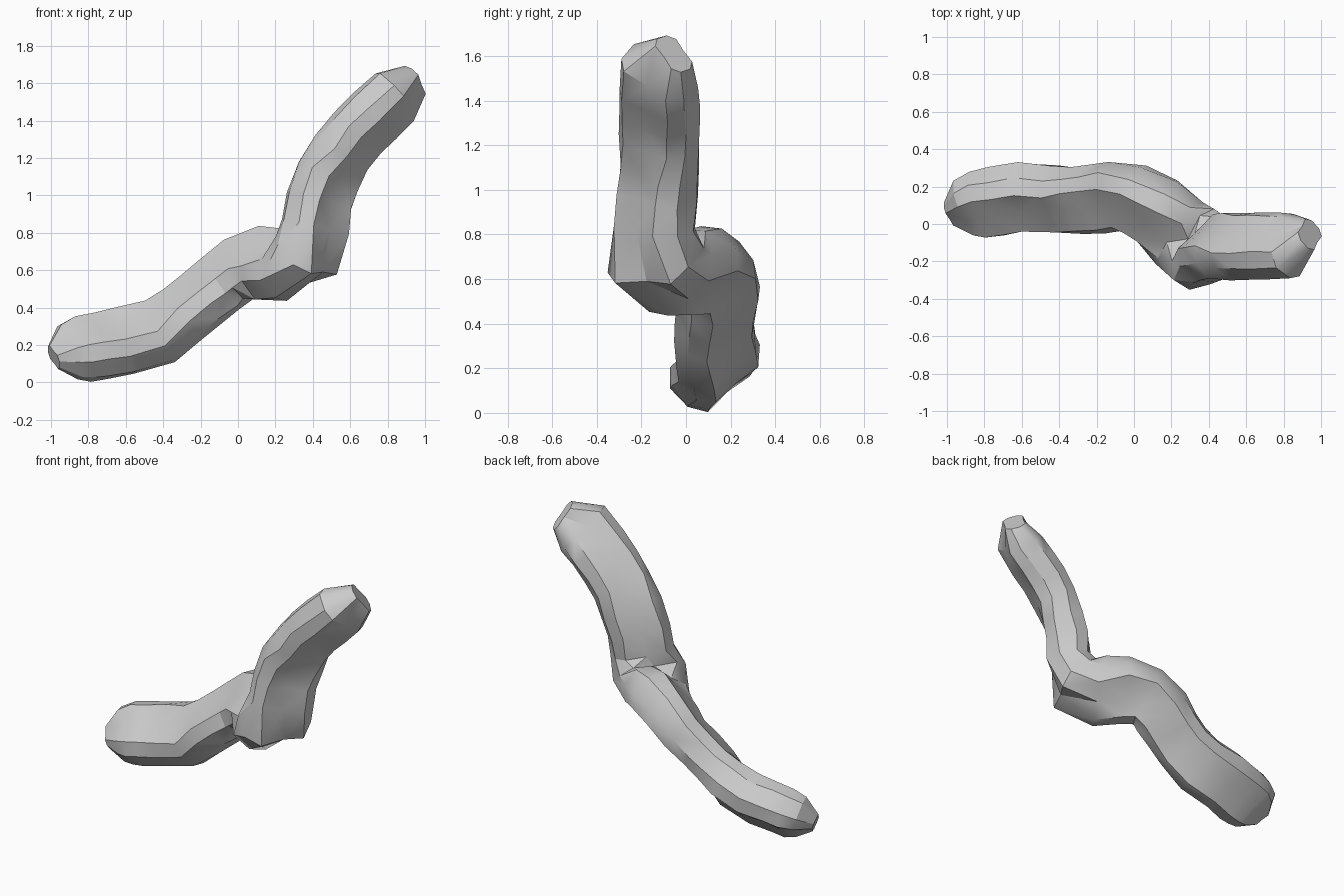
import bpy, bmesh, random
from mathutils import Vector

random.seed(4)
cube = bpy.data.objects.get("Cube")
if cube:
    bpy.data.objects.remove(cube, do_unlink=True)

# Rock material
rock = bpy.data.materials.new("rock grey")
rock.use_nodes = True
grey = (0.6, 0.6, 0.6, 1)
rock.diffuse_color = grey
rock.node_tree.nodes["Principled BSDF"].inputs["Base Color"].default_value = grey

# Direction of the section's long side in each stretch
LOWER = Vector((-.3, .75, .62))
CLIMB = Vector((-.3, .82, .45))
ELBOW_IN = Vector((.15, .65, .65))
ELBOW = Vector((.5, .6, .6))
ELBOW_OUT = Vector((.65, .65, .25))
UPPER = Vector((.68, .72, -.25))
TOP = Vector((.4, .82, -.38))

# Centre line: x, y, z, section scale, roughness, long side
PATH = [
    (-.985, .055, .135, .36, 0, LOWER), (-.9, .085, .165, .83, .004, LOWER),
    (-.83, .105, .182, .97, .004, LOWER), (-.74, .12, .2, .98, .005, LOWER),
    (-.6, .145, .222, .99, .005, LOWER), (-.42, .13, .275, .97, .005, LOWER),
    (-.3, .125, .365, .92, .005, CLIMB), (-.2, .135, .445, .93, .006, CLIMB),
    (-.1, .15, .525, .97, .008, CLIMB), (0, .13, .6, .99, .012, CLIMB),
    (.12, .07, .635, 1.04, .012, ELBOW_IN), (.25, -.04, .625, 1.1, .012, ELBOW),
    (.365, -.135, .685, 1.1, .012, ELBOW_OUT), (.41, -.14, .83, 1, .01, UPPER),
    (.43, -.13, .97, .96, .008, UPPER), (.48, -.12, 1.1, .95, .005, UPPER),
    (.555, -.12, 1.225, .92, .005, TOP), (.635, -.12, 1.33, .91, .006, TOP),
    (.73, -.12, 1.425, .92, .006, TOP), (.84, -.12, 1.525, .9, .006, TOP),
    (.94, -.055, 1.61, .5, 0, UPPER),
]

# Flattened section: along the long side, across it; wide faces slightly sunken
HALF = [(.193, .06), (.13, .132), (0, .122), (-.13, .132), (-.193, .06)]
SECTION = HALF + [(-u, -v) for u, v in HALF]


def jitter(size):
    return Vector([random.uniform(-size, size) for _ in range(3)])


# Sweep the section along the centre line
bm = bmesh.new()
rings = []
for i, (x, y, z, scale, rough, long_side) in enumerate(PATH):
    before = Vector(PATH[max(i - 1, 0)][:3])
    after = Vector(PATH[min(i + 1, len(PATH) - 1)][:3])
    tangent = (after - before).normalized()
    wide = (long_side - tangent * long_side.dot(tangent)).normalized()
    thin = tangent.cross(wide)
    rings.append([bm.verts.new(Vector((x, y, z)) + (wide * u + thin * v) * scale + jitter(rough))
                  for u, v in SECTION])
count = len(SECTION)
for first, second in zip(rings, rings[1:]):
    for k in range(count):
        n = (k + 1) % count
        bm.faces.new((first[k], first[n], second[n], second[k]))

# Faceted end caps
for ring in (rings[0], rings[-1]):
    tip = bm.verts.new(sum((v.co for v in ring), Vector()) / count)
    for k in range(count):
        bm.faces.new((ring[k], ring[(k + 1) % count], tip))

bmesh.ops.triangulate(bm, faces=bm.faces[:])
bmesh.ops.recalc_face_normals(bm, faces=bm.faces[:])
mesh = bpy.data.meshes.new("rock_passage")
bm.to_mesh(mesh)
bm.free()
mesh.materials.append(rock)
passage = bpy.data.objects.new("rock_passage", mesh)
bpy.context.collection.objects.link(passage)

bpy.ops.object.select_all(action="DESELECT")
passage.select_set(True)
bpy.context.view_layer.objects.active = passage
bpy.ops.object.shade_smooth_by_angle(angle=.5)
